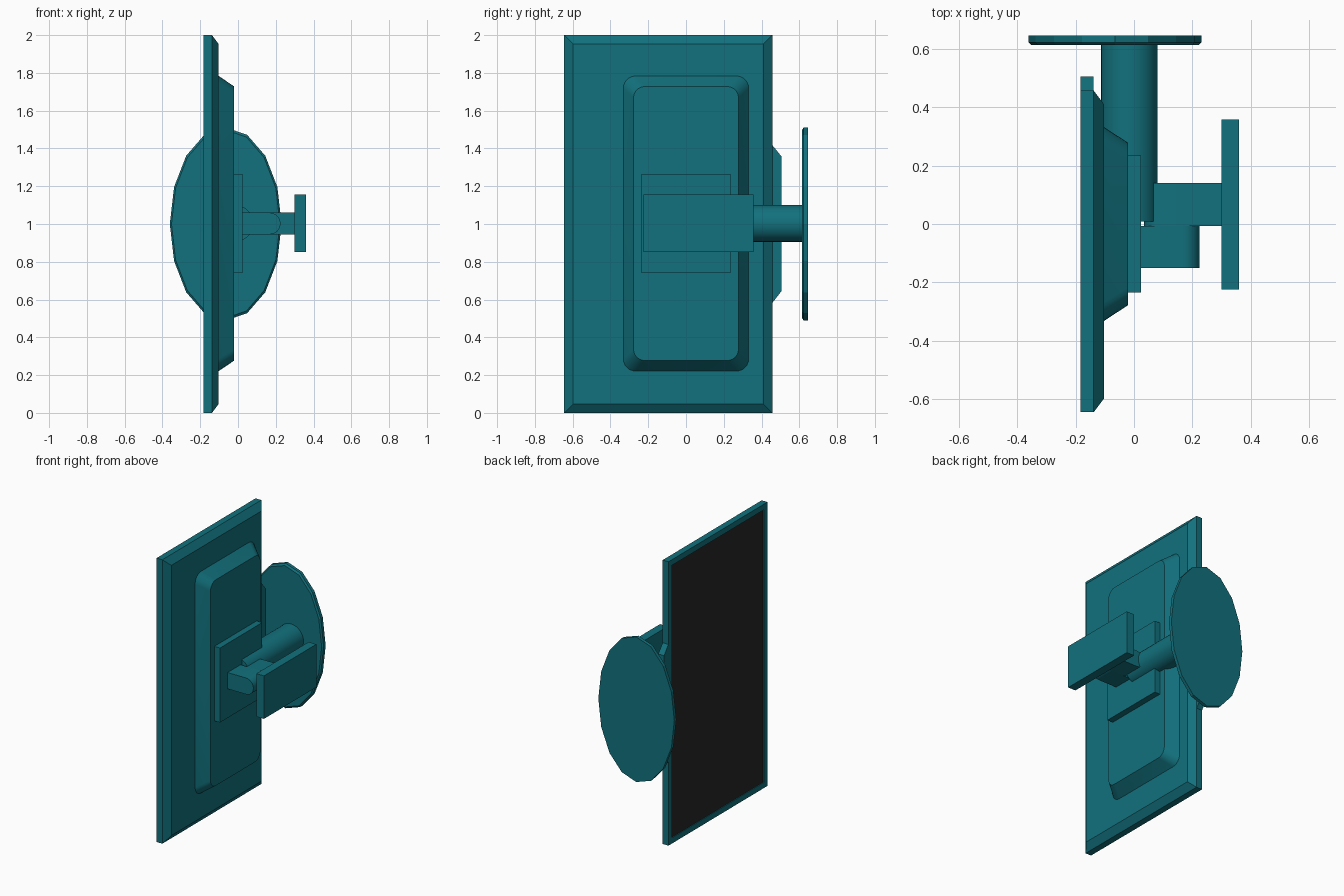
import bpy, bmesh, math
from mathutils import Matrix

if "Cube" in bpy.data.objects:
    bpy.data.objects.remove(bpy.data.objects["Cube"])


def material(name, rgb):
    m = bpy.data.materials.new(name)
    m.diffuse_color = (*rgb, 1)
    m.use_nodes = True
    m.node_tree.nodes["Principled BSDF"].inputs["Base Color"].default_value = m.diffuse_color
    return m


TEAL = material("teal_casing", (0.006, 0.165, 0.205))
DARK = material("dark_screen", (0.021, 0.021, 0.021))


def finish(name, bm, mat=TEAL, smooth=False):
    bmesh.ops.recalc_face_normals(bm, faces=bm.faces)
    me = bpy.data.meshes.new(name)
    bm.to_mesh(me)
    bm.free()
    ob = bpy.data.objects.new(name, me)
    bpy.context.collection.objects.link(ob)
    me.materials.append(mat)
    if smooth:
        bpy.ops.object.select_all(action='DESELECT')
        ob.select_set(True)
        bpy.context.view_layer.objects.active = ob
        bpy.ops.object.shade_smooth_by_angle(angle=math.radians(35))
    return ob


def loft(name, rings, smooth=False, mat=TEAL):
    """Skin equal-length rings of 3D points and cap both ends."""
    bm = bmesh.new()
    vs = [[bm.verts.new(p) for p in r] for r in rings]
    n = len(vs[0])
    for a, b in zip(vs, vs[1:]):
        for i in range(n):
            j = (i + 1) % n
            bm.faces.new((a[i], a[j], b[j], b[i]))
    bm.faces.new(vs[0])
    bm.faces.new(vs[-1])
    return finish(name, bm, mat, smooth)


def rect(x, y0, y1, z0, z1):
    return [(x, y0, z0), (x, y1, z0), (x, y1, z1), (x, y0, z1)]


def box(name, x0, x1, *yz, mat=TEAL):
    return loft(name, [rect(x0, *yz), rect(x1, *yz)], mat=mat)


def round_rect(x, y0, y1, z0, z1, r, seg=6):
    pts = []
    corners = [(y1 - r, z1 - r), (y0 + r, z1 - r), (y0 + r, z0 + r), (y1 - r, z0 + r)]
    for k, (cy, cz) in enumerate(corners):
        for i in range(seg + 1):
            a = math.pi / 2 * (k + i / seg)
            pts.append((x, cy + r * math.cos(a), cz + r * math.sin(a)))
    return pts


def ellipse(y, cx, cz, rx, rz, n):
    return [(cx + rx * math.cos(2 * math.pi * i / n), y,
             cz + rz * math.sin(2 * math.pi * i / n)) for i in range(n)]


def tongue(name, flat_x, tip_x, y0, y1, z0=0.945, z1=1.06, seg=12):
    """Hinge block with one half-round end."""
    r, cz = (z1 - z0) / 2, (z0 + z1) / 2
    s = 1 if tip_x > flat_x else -1
    prof = [(flat_x, z1), (flat_x, z0)]
    for i in range(seg + 1):
        a = -math.pi / 2 + math.pi * i / seg
        prof.append((tip_x - s * r + s * r * math.cos(a), cz + r * math.sin(a)))
    loft(name, [[(x, y, z) for x, z in prof] for y in (y0, y1)], smooth=True)


# Display casing: chamfered back, recessed front
B = 0.04
Y0, Y1 = -0.645, 0.457
loft("display_casing", [
    rect(-0.173, Y0 + B, Y1 - B, B, 2 - B),
    rect(-0.183, Y0 + B, Y1 - B, B, 2 - B),
    rect(-0.183, Y0, Y1, 0, 2),
    rect(-0.138, Y0, Y1, 0, 2),
    rect(-0.102, Y0 + 0.048, Y1 - 0.048, 0.048, 1.952)])
box("screen", -0.178, -0.172, Y0 + B, Y1 - B, B, 2 - B, mat=DARK)

# Tapered side strip on the casing edge
loft("side_strip", [[(x, Y1 - 0.002, 0.58), (x, 0.506, 0.645), (x, 0.506, 1.357), (x, Y1 - 0.002, 1.42)]
                    for x in (-0.183, -0.138)])

# Raised rear housing
loft("rear_housing", [
    round_rect(-0.104, -0.333, 0.333, 0.22, 1.785, 0.065),
    round_rect(-0.02, -0.278, 0.278, 0.277, 1.728, 0.06)], smooth=True)

# Mounting plate and interleaved hinge tongues
box("mounting_plate", -0.022, 0.024, -0.235, 0.235, 0.74, 1.265)
tongue("plate_hinge", 0.022, 0.225, -0.15, -0.006)
tongue("wall_hinge", 0.302, 0.035, -0.006, 0.14)
box("wall_plate", 0.30, 0.36, -0.225, 0.358, 0.852, 1.155)

# Round arm
loft("arm", [ellipse(y, -0.016, 1.003, 0.097, 0.097, 32) for y in (0.008, 0.62)], smooth=True)

# Sixteen-sided oval disc with a chamfered inner rim
loft("oval_disc", [
    ellipse(0.614, -0.065, 1.0, 0.287, 0.498, 16),
    ellipse(0.623, -0.065, 1.0, 0.296, 0.511, 16),
    ellipse(0.646, -0.065, 1.0, 0.296, 0.511, 16)])
